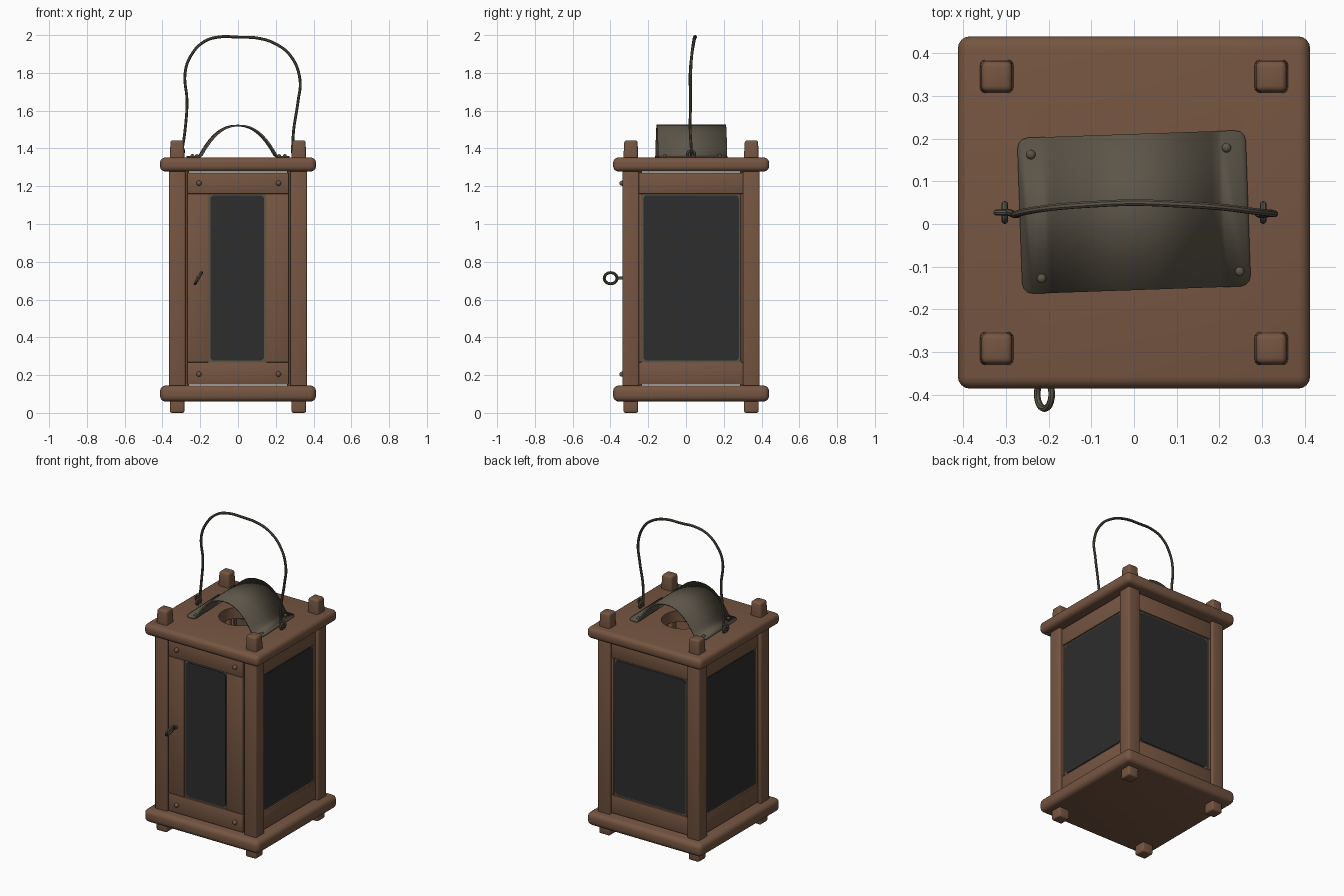
import bpy, bmesh
from math import radians, pi
from mathutils import Matrix, Vector

if "Cube" in bpy.data.objects:
    bpy.data.objects.remove(bpy.data.objects["Cube"], do_unlink=True)

CY = 0.027  # the body sits slightly back because the door ring sticks out


def material(name, rgb):
    m = bpy.data.materials.new(name)
    m.use_nodes = True
    col = (*rgb, 1)
    m.diffuse_color = col
    bsdf = next(n for n in m.node_tree.nodes if n.type == "BSDF_PRINCIPLED")
    bsdf.inputs["Base Color"].default_value = col
    bsdf.inputs["Roughness"].default_value = 0.8
    return m


wood = material("brown wood", (0.18, 0.092, 0.054))
iron = material("aged iron", (0.105, 0.09, 0.065))
glass = material("dark glass", (0.026, 0.026, 0.026))


def smooth(ob):
    bpy.ops.object.select_all(action="DESELECT")
    ob.select_set(True)
    bpy.context.view_layer.objects.active = ob
    bpy.ops.object.shade_smooth_by_angle(angle=radians(35))


def finish(name, bm, mat, matrix=None):
    if matrix:
        bm.transform(matrix)
    bmesh.ops.recalc_face_normals(bm, faces=bm.faces)
    me = bpy.data.meshes.new(name)
    bm.to_mesh(me)
    bm.free()
    me.materials.append(mat)
    ob = bpy.data.objects.new(name, me)
    bpy.context.collection.objects.link(ob)
    smooth(ob)
    return ob


def box(name, lo, hi, mat, bevel=0.008, segs=2, taper=1.0, matrix=None):
    lo, hi = Vector(lo), Vector(hi)
    mid, size = (lo + hi) / 2, hi - lo
    bm = bmesh.new()
    bmesh.ops.create_cube(bm, size=1)
    for v in bm.verts:
        k = taper if v.co.z > 0 else 1
        v.co = mid + Vector((v.co.x * size.x * k, v.co.y * size.y * k, v.co.z * size.z))
    if bevel:
        bmesh.ops.bevel(bm, geom=bm.edges[:], offset=bevel, segments=segs,
                        profile=0.5, affect="EDGES")
    return finish(name, bm, mat, matrix)


def ring(name, loc, rot, major, minor, mat):
    bpy.ops.mesh.primitive_torus_add(location=loc, rotation=rot, major_radius=major,
                                     minor_radius=minor, major_segments=24, minor_segments=8)
    ob = bpy.context.object
    ob.name = name
    ob.data.materials.append(mat)
    smooth(ob)


def stud(name, loc, radius, scale, mat):
    bm = bmesh.new()
    bmesh.ops.create_uvsphere(bm, u_segments=14, v_segments=8, radius=radius)
    finish(name, bm, mat, Matrix.Translation(loc) @ Matrix.Diagonal((*scale, 1)))


# Base and roof boards
box("base_board", (-0.413, CY - 0.413, 0.06), (0.413, CY + 0.413, 0.145), wood, 0.03, 4)
roof = box("roof_board", (-0.413, CY - 0.413, 1.278), (0.413, CY + 0.413, 1.352), wood, 0.028, 4)

# Smoke hole through the roof
bpy.ops.mesh.primitive_cylinder_add(vertices=40, radius=0.13, depth=0.4, location=(0, CY, 1.3))
cutter = bpy.context.object
cutter.hide_render = True
cutter.data.materials.append(wood)
cut = roof.modifiers.new("smoke_hole", "BOOLEAN")
cut.operation = "DIFFERENCE"
cut.object = cutter
bpy.context.view_layer.objects.active = roof
bpy.ops.object.modifier_apply(modifier=cut.name)
bpy.data.objects.remove(cutter, do_unlink=True)
smooth(roof)

# Corner posts with pegs above and feet below
for sx, side in ((1, "left"), (-1, "right")):
    for sy, end in ((1, "back"), (-1, "front")):
        x, y = sx * 0.322, CY + sy * 0.319

        def post(part, h, z0, z1, bevel, taper=1.0):
            box(f"{end}_{side}_{part}", (x - h, y - h, z0), (x + h, y + h, z1),
                wood, bevel, 3, taper)

        post("post", 0.044, 0.13, 1.29, 0.009)
        post("peg", 0.04, 1.33, 1.443, 0.013, 0.88)
        post("foot", 0.038, 0.0, 0.08, 0.01)


# One wall: two rails, two stiles, rim and pane, facing -y before turning
def wall(name, turn, half, face, x0, x1):
    mat = Matrix.Translation((0, CY, 0)) @ Matrix.Rotation(radians(turn), 4, "Z")
    z0, z1, low, high = 0.15, 1.272, 0.268, 1.16
    bars = {"bottom_rail": (-half, half, z0, low), "top_rail": (-half, half, high, z1),
            "right_stile": (-half, x0, low, high), "left_stile": (x1, half, low, high)}
    for part, (a, b, c, d) in bars.items():
        box(f"{name}_{part}", (a, -face, c), (b, 0.045 - face, d), wood, 0.005, 2, 1.0, mat)
    box(f"{name}_pane_rim", (x0 - 0.004, 0.010 - face, low - 0.004),
        (x1 + 0.004, 0.018 - face, high + 0.004), iron, 0, matrix=mat)
    # Glass with rounded corners
    bm = bmesh.new()
    g, y = 0.009, 0.006 - face
    corners = [(x0 + g, low + g), (x1 - g, low + g), (x1 - g, high - g), (x0 + g, high - g)]
    bm.faces.new([bm.verts.new((px, y, pz)) for px, pz in corners])
    bmesh.ops.bevel(bm, geom=bm.verts[:], offset=0.02, segments=4, profile=0.5,
                    affect="VERTICES")
    out = bmesh.ops.extrude_face_region(bm, geom=bm.faces[:])
    bmesh.ops.translate(bm, vec=(0, 0.006, 0),
                        verts=[v for v in out["geom"] if isinstance(v, bmesh.types.BMVert)])
    finish(f"{name}_pane", bm, glass, mat)
    # Backing strips close the gaps beside the frame
    for s in (-1, 1):
        box(f"{name}_jamb", (s * 0.28 - 0.02, 0.02 - face, 0.14),
            (s * 0.28 + 0.02, 0.04 - face, 1.285), wood, 0, matrix=mat)


wall("door", 0, 0.27, 0.36, -0.155, 0.147)
wall("left_wall", 90, 0.28, 0.347, -0.262, 0.262)
wall("back_wall", 180, 0.28, 0.347, -0.262, 0.262)
wall("right_wall", 270, 0.28, 0.347, -0.262, 0.262)

# Door nails
for x in (-0.207, 0.214):
    for z in (0.205, 1.216):
        stud("door_nail", (x, CY - 0.362, z), 0.014, (1, 1.3, 1), wood)

# Door pull: screw eye with a slanted ring
box("door_pull_shank", (-0.219, -0.368, 0.705), (-0.203, -0.325, 0.721), iron, 0.004)
ring("door_pull_ring", (-0.21, -0.399, 0.713), (0, radians(120), 0), 0.034, 0.008, iron)

# Sheet hood arching over the smoke hole
turn = Matrix.Translation((0, CY + 0.001, 0)) @ Matrix.Rotation(radians(2), 4, "Z")
Z = 1.356
xs = [0.198 * (i / 12 - 1) for i in range(25)]
profile = [(-0.268, Z), (-0.21, Z)]
profile += [(x, Z + 0.004 + 0.161 * (1 - abs(x / 0.2) ** 2.3)) for x in xs]
profile += [(0.21, Z), (0.268, Z)]
bm = bmesh.new()
rows = [[bm.verts.new((x, y, z)) for x, z in profile] for y in (-0.183, 0.183)]
for i in range(len(profile) - 1):
    bm.faces.new((rows[0][i], rows[0][i + 1], rows[1][i + 1], rows[1][i]))
bmesh.ops.bevel(bm, geom=[r[i] for r in rows for i in (0, -1)], offset=0.025,
                segments=3, profile=0.5, affect="VERTICES")
hood = finish("smoke_hood", bm, iron, turn)
solid = hood.modifiers.new("thickness", "SOLIDIFY")
solid.thickness = 0.009
solid.offset = 0
for x, y in ((-0.237, 0.143), (0.222, 0.143), (-0.222, -0.148), (0.243, -0.148)):
    stud("hood_rivet", turn @ Vector((x, y, Z + 0.005)), 0.011, (1, 1, 0.8), iron)

# Bent wire handle
path = [(-0.295, 0.028, 1.395), (-0.28, 0.022, 1.5), (-0.27, 0.024, 1.65), (-0.28, 0.022, 1.8),
        (-0.25, 0.03, 1.89), (-0.18, 0.04, 1.965), (-0.1, 0.046, 1.99), (0, 0.05, 1.989),
        (0.11, 0.046, 1.983), (0.2, 0.04, 1.953), (0.28, 0.03, 1.888), (0.328, 0.024, 1.765),
        (0.318, 0.024, 1.65), (0.295, 0.022, 1.5), (0.288, 0.028, 1.395)]
cu = bpy.data.curves.new("wire_handle", "CURVE")
cu.dimensions = "3D"
cu.bevel_depth = 0.008
cu.bevel_resolution = 2
cu.use_fill_caps = True
sp = cu.splines.new("BEZIER")
sp.bezier_points.add(len(path) - 1)
for p, co in zip(sp.bezier_points, path):
    p.co = co
    p.handle_left_type = p.handle_right_type = "AUTO"
sp.resolution_u = 6
cu.materials.append(iron)
wire = bpy.data.objects.new("wire_handle", cu)
bpy.context.collection.objects.link(wire)
bpy.ops.object.select_all(action="DESELECT")
wire.select_set(True)
bpy.context.view_layer.objects.active = wire
bpy.ops.object.convert(target="MESH")
smooth(bpy.context.object)

# Eyelets in the roof and the wire loops hooked through them
for s in (-1, 1):
    ring("handle_eyelet", (s * 0.303, CY, 1.368), (0, pi / 2, 0), 0.019, 0.008, iron)
    ring("handle_loop", (s * 0.305, CY, 1.385), (pi / 2, 0, 0), 0.018, 0.007, iron)
